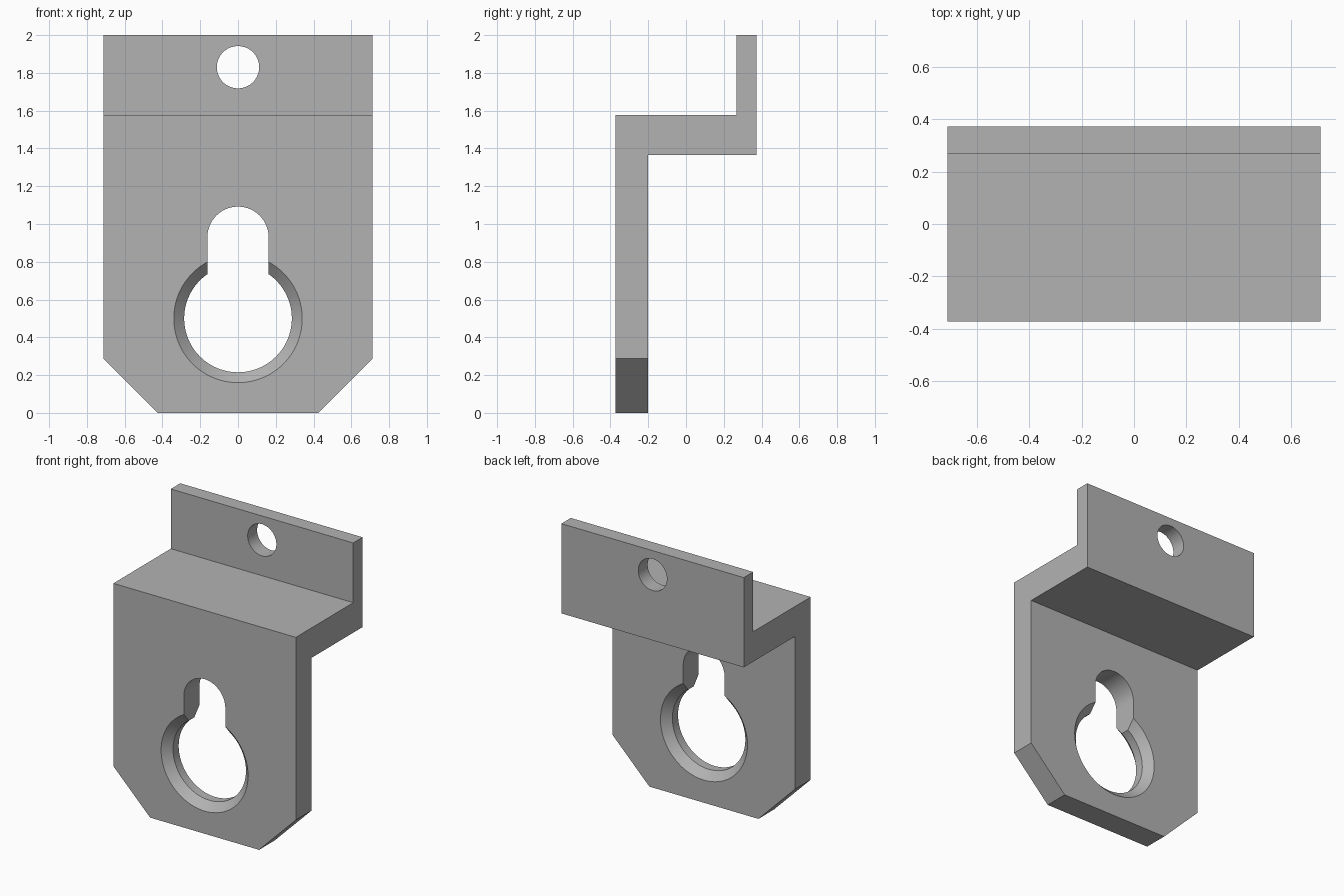
import bpy, bmesh, math
from mathutils import Matrix

if "Cube" in bpy.data.objects:
    bpy.data.objects.remove(bpy.data.objects["Cube"], do_unlink=True)

grey = bpy.data.materials.new("matte grey")
grey.use_nodes = True
colour = (0.45, 0.45, 0.45, 1)
grey.diffuse_color = colour
grey.node_tree.nodes["Principled BSDF"].inputs["Base Color"].default_value = colour

W, FRONT, BACK, PLATE_BACK = 0.713, -0.373, 0.373, -0.2
CORNER = 0.287


def make_object(name, bm):
    bmesh.ops.recalc_face_normals(bm, faces=bm.faces)
    mesh = bpy.data.meshes.new(name)
    bm.to_mesh(mesh)
    bm.free()
    mesh.materials.append(grey)
    obj = bpy.data.objects.new(name, mesh)
    bpy.context.collection.objects.link(obj)
    return obj


def extrude_profile(name, points, move):
    """Fill a closed outline and extrude it along one axis."""
    bm = bmesh.new()
    face = bm.faces.new([bm.verts.new(p) for p in points])
    new = bmesh.ops.extrude_face_region(bm, geom=[face])["geom"]
    bmesh.ops.translate(bm, vec=move, verts=[v for v in new if isinstance(v, bmesh.types.BMVert)])
    return make_object(name, bm)


def turned_cutter(name, z, rings, sides=96):
    """Round cutter along y, from (y, radius) rings."""
    bm = bmesh.new()
    loops = [[bm.verts.new((r * math.cos(a), y, z + r * math.sin(a)))
              for a in (2 * math.pi * i / sides for i in range(sides))] for y, r in rings]
    for a, b in zip(loops, loops[1:]):
        for i in range(sides):
            j = (i + 1) % sides
            bm.faces.new((a[i], a[j], b[j], b[i]))
    bm.faces.new(loops[0])
    bm.faces.new(loops[-1])
    return make_object(name, bm)


# Stepped bracket body, from its side profile
side = [(FRONT, 0), (PLATE_BACK, 0), (PLATE_BACK, 1.366), (BACK, 1.366),
        (BACK, 2), (0.268, 2), (0.268, 1.578), (FRONT, 1.578)]
bracket = extrude_profile("keyhole_bracket", [(-W, y, z) for y, z in side], (2 * W, 0, 0))

# Keyhole: round opening chamfered on both faces
BORE, CHAMFER, OVER = 0.285, 0.055, 0.05
hole = turned_cutter("keyhole_cutter", 0.5, [
    (FRONT - OVER, BORE + CHAMFER + OVER), (FRONT + CHAMFER, BORE),
    (PLATE_BACK - CHAMFER, BORE), (PLATE_BACK + OVER, BORE + CHAMFER + OVER)])

# Keyhole: slot with a rounded top
R, SLOT_Z = 0.162, 0.93
arch = [(R * math.cos(math.pi * i / 48), FRONT - 0.1, SLOT_Z + R * math.sin(math.pi * i / 48))
        for i in range(49)]
slot = extrude_profile("slot_cutter", [(R, FRONT - 0.1, 0.5)] + arch + [(-R, FRONT - 0.1, 0.5)],
                       (0, 0.4, 0))

# Screw hole in the upper flange
screw = turned_cutter("screw_hole_cutter", 1.83, [(0.2, 0.112), (0.45, 0.112)], 64)

# Cut-off lower corners
corners = []
for s in (-1, 1):
    tri = [(s * (W - CORNER - 0.1), -0.5, -0.1), (s * (W + 0.1), -0.5, -0.1),
           (s * (W + 0.1), -0.5, CORNER + 0.1)]
    corners.append(extrude_profile("corner_cutter", tri, (0, 0.5, 0)))

for cutter in [hole, slot, screw] + corners:
    mod = bracket.modifiers.new(cutter.name, "BOOLEAN")
    mod.operation, mod.solver, mod.object = "DIFFERENCE", "EXACT", cutter

# Apply the cuts and drop the cutters
bpy.ops.object.select_all(action="DESELECT")
bracket.select_set(True)
bpy.context.view_layer.objects.active = bracket
for mod in list(bracket.modifiers):
    bpy.ops.object.modifier_apply(modifier=mod.name)
for cutter in [hole, slot, screw] + corners:
    bpy.data.objects.remove(cutter, do_unlink=True)

bpy.ops.object.shade_smooth_by_angle(angle=math.radians(30))
